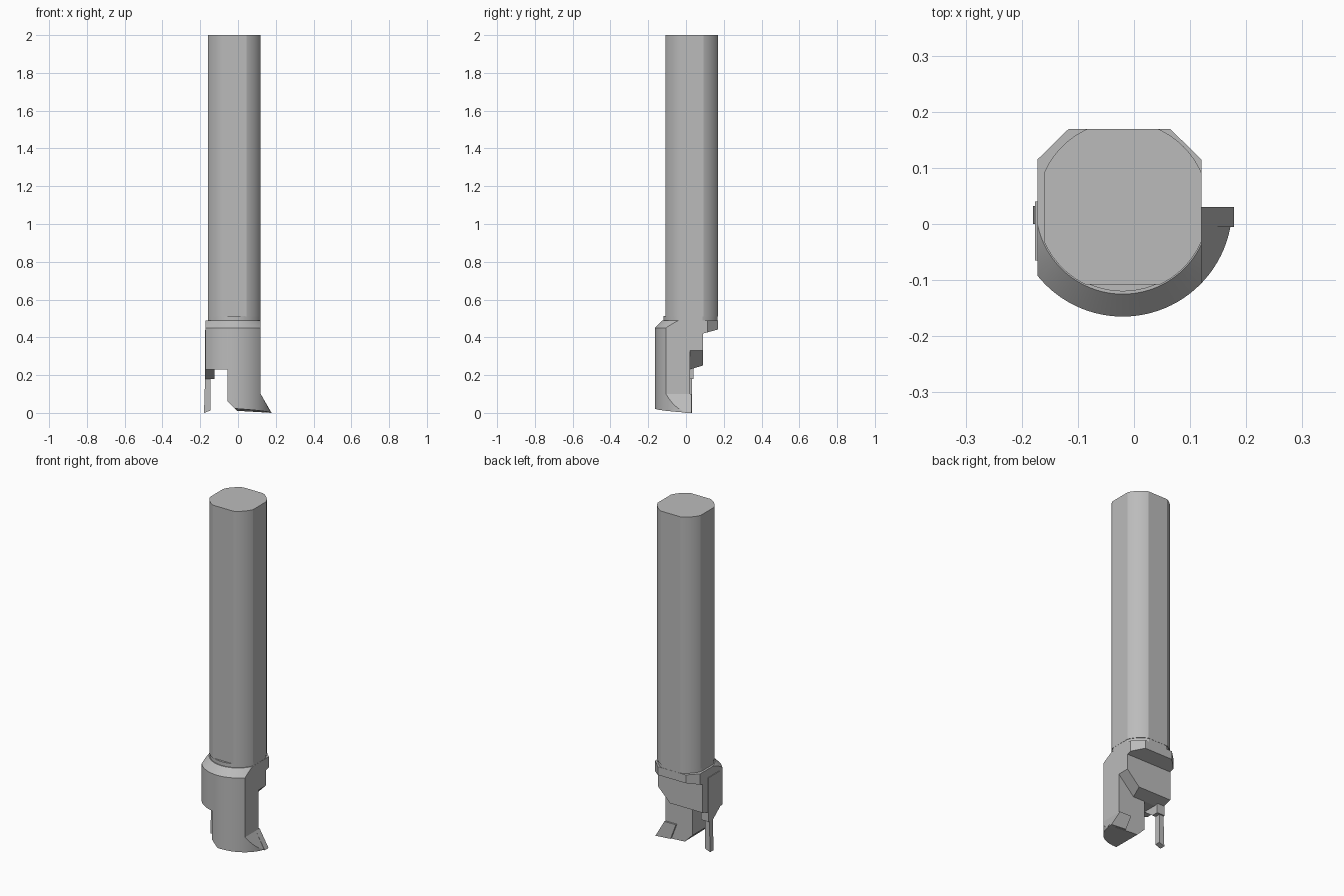
import bpy, bmesh, math
from mathutils import Vector

cube = bpy.data.objects.get("Cube")
if cube:
    bpy.data.objects.remove(cube, do_unlink=True)

steel = bpy.data.materials.new("steel grey")
steel.use_nodes = True
GREY = (0.5, 0.5, 0.5, 1)
steel.diffuse_color = GREY
steel.node_tree.nodes["Principled BSDF"].inputs["Base Color"].default_value = GREY

CX, CY = -0.02, 0.03           # shared axis of shank and head
LEFT, RIGHT = -0.172, 0.12     # side flats of the head


def circle(r, z, n=96):
    return [Vector((CX + r * math.cos(2 * math.pi * i / n),
                    CY + r * math.sin(2 * math.pi * i / n), z)) for i in range(n)]


def loft(name, rings, clips=()):
    """Closed solid through matching rings, trimmed by (point, outward normal) planes."""
    bm = bmesh.new()
    loops = [[bm.verts.new(p) for p in ring] for ring in rings]
    n = len(loops[0])
    for a, b in zip(loops, loops[1:]):
        for i in range(n):
            j = (i + 1) % n
            bm.faces.new((a[i], a[j], b[j], b[i]))
    bm.faces.new(loops[0][::-1])
    bm.faces.new(loops[-1])
    for co, no in clips:
        bmesh.ops.bisect_plane(bm, geom=bm.verts[:] + bm.edges[:] + bm.faces[:], dist=1e-6,
                               plane_co=co, plane_no=Vector(no).normalized(), clear_outer=True)
        bmesh.ops.holes_fill(bm, edges=[e for e in bm.edges if e.is_boundary], sides=0)
    bmesh.ops.recalc_face_normals(bm, faces=bm.faces[:])
    mesh = bpy.data.meshes.new(name)
    bm.to_mesh(mesh)
    bm.free()
    mesh.materials.append(steel)
    ob = bpy.data.objects.new(name, mesh)
    bpy.context.collection.objects.link(ob)
    bpy.ops.object.select_all(action='DESELECT')
    ob.select_set(True)
    bpy.context.view_layer.objects.active = ob
    bpy.ops.object.shade_smooth_by_angle(angle=math.radians(12))
    return ob


def round_bar(name, sections, clips):
    return loft(name, [circle(r, z) for r, z in sections], clips)


def x_max(x): return ((x, 0, 0), (1, 0, 0))
def x_min(x): return ((x, 0, 0), (-1, 0, 0))
def y_max(y): return ((0, y, 0), (0, 1, 0))
def y_min(y): return ((0, y, 0), (0, -1, 0))


# Shank: round bar with four long flats, on a short neck without the front flat
round_bar("shank", [(0.153, 0.51), (0.153, 2.0)],
          [x_min(-0.16), x_max(0.12), y_max(0.169), y_min(-0.108)])
round_bar("neck", [(0.15, 0.47), (0.15, 0.512)],
          [x_min(-0.16), x_max(0.119), y_max(0.168)])

# Head: round body with a conical shoulder, flat sides and flat back
sides = [x_min(LEFT), x_max(RIGHT)]
round_bar("head_body", [(0.195, 0.33), (0.195, 0.45), (0.155, 0.49)], sides + [y_max(0.09)])
round_bar("head_front", [(0.195, 0.23), (0.195, 0.33)], sides + [y_max(0.02)])

# Lower back of the head, with a diagonal corner and a sloping underside
round_bar("head_back", [(0.195, 0.22), (0.195, 0.33)],
          sides + [y_min(0.02), y_max(0.09),
                   ((0.12, 0, 0.33), (1, 0, -1)),
                   ((0, 0.02, 0.23), (0, 0.3, -1))])

# Rear lug with chamfered corners
lug = [(LEFT, 0.0), (RIGHT, 0.0), (RIGHT, 0.115), (0.065, 0.169), (-0.117, 0.169), (LEFT, 0.115)]
loft("rear_lug", [[Vector((x, y, z)) for x, y in lug] for z in (0.40, 0.49)],
     [((0, 0.09, 0.42), (0, 0.27, -1))])

# Leg and its flared foot
round_bar("leg", [(0.195, 0.1), (0.195, 0.23)], [x_min(-0.055), x_max(RIGHT), y_max(0.02)])
round_bar("foot", [(0.195, 0.0), (0.195, 0.1)],
          [x_min(-0.055), y_max(0.02),
           ((0.12, 0, 0.1), (1, 0, 0.55)),
           ((-0.055, 0, 0.06), (-1, 0, -1)),
           ((0, 0, 0.012), (-0.06, -0.06, -1))])

# Cutting insert on the back of the foot
insert = [(0.178, 0.0), (0.12, 0.1), (0.045, 0.1), (0.08, 0.008)]
loft("cutting_insert", [[Vector((x, y, z)) for x, z in insert] for y in (-0.005, 0.03)])

# Side cartridge, with a sloping underside, and its narrow blade
cartridge = [(-0.065, 0.44), (0.04, 0.44), (0.04, 0.18), (0.0, 0.18), (-0.065, 0.23)]
loft("side_cartridge", [[Vector((x, y, z)) for y, z in cartridge] for x in (-0.176, -0.125)])
blade = [(-0.18, 0.0), (-0.146, 0.012), (-0.146, 0.19), (-0.174, 0.19)]
loft("side_blade", [[Vector((x, y, z)) for x, z in blade] for y in (0.0, 0.032)])
